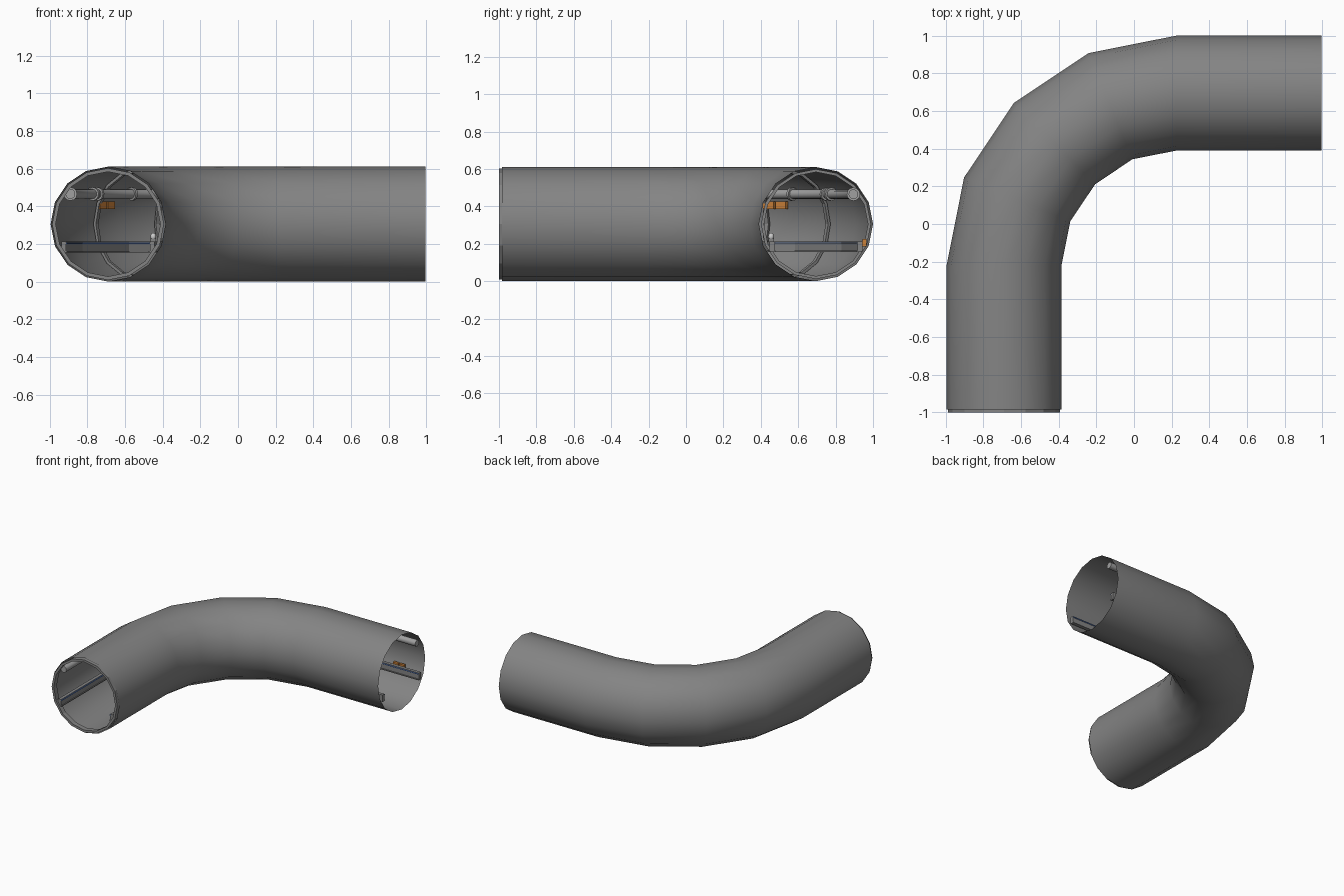
import bpy, bmesh, math
from mathutils import Vector

if "Cube" in bpy.data.objects:
    bpy.data.objects.remove(bpy.data.objects["Cube"])

# Tunnel path: stations 0..6 = front end, five bend joints, right end
CX, CY, R, ZC, TUBE_R = 0.225, -0.22, 0.915, 0.305, 0.305
stations = [(Vector((CX - R, -0.985, 0)), Vector((-1, 0, 0)))]
for k in range(5):
    a = math.radians(22.5 * k)
    d = Vector((-math.cos(a), math.sin(a), 0))
    stations.append((Vector((CX, CY, 0)) + d * R, d))
stations.append((Vector((0.995, CY + R, 0)), Vector((0, 1, 0))))


def at(u, off, z):
    """Point at path position u, offset towards the outside of the bend, height z."""
    i = min(int(u), 5)
    f = u - i
    (p0, d0), (p1, d1) = stations[i], stations[i + 1]
    return (p0 + d0 * off).lerp(p1 + d1 * off, f) + Vector((0, 0, z))


def material(name, col):
    m = bpy.data.materials.new(name)
    m.diffuse_color = (*col, 1)
    m.use_nodes = True
    m.node_tree.nodes["Principled BSDF"].inputs["Base Color"].default_value = m.diffuse_color
    return m


DARK = material("dark_grey", (0.23, 0.23, 0.23))
PIPE = material("pipe_grey", (0.35, 0.35, 0.35))
ORANGE = material("orange", (0.6, 0.22, 0.04))
BLUE = material("blue", (0.1, 0.2, 0.5))
WHITE = material("white", (0.8, 0.8, 0.78))


def finish(name, bm, mat=DARK, smooth=True):
    bmesh.ops.recalc_face_normals(bm, faces=bm.faces)
    me = bpy.data.meshes.new(name)
    for f in bm.faces:
        f.smooth = smooth
    bm.to_mesh(me)
    bm.free()
    if smooth:
        me.set_sharp_from_angle(angle=math.radians(40))
    me.materials.append(mat)
    ob = bpy.data.objects.new(name, me)
    bpy.context.collection.objects.link(ob)
    return ob


def sweep(name, profile, us=range(7), caps=True, mat=DARK, smooth=True):
    bm = bmesh.new()
    rings = [[bm.verts.new(at(u, o, z)) for o, z in profile] for u in us]
    n = len(profile)
    for a, b in zip(rings, rings[1:]):
        for i in range(n):
            j = (i + 1) % n
            bm.faces.new((a[i], a[j], b[j], b[i]))
    if caps:
        bm.faces.new(rings[0])
        bm.faces.new(rings[-1])
    return finish(name, bm, mat, smooth)


def circle(o, z, r, n):
    return [(o + r * math.cos(2 * math.pi * i / n), z + r * math.sin(2 * math.pi * i / n))
            for i in range(n)]


def rect(o0, o1, z0, z1):
    return [(o0, z0), (o1, z0), (o1, z1), (o0, z1)]


def rib(name, u, length, r_out, r_in, push=0.0):
    """Ring following the tunnel cross-section, centred on u."""
    i = min(int(u), 5)
    t = (stations[i + 1][0] - stations[i][0]).normalized()
    bm = bmesh.new()
    loops = []
    for r, s in ((r_out, -1), (r_in, -1), (r_in, 1), (r_out, 1)):
        loops.append([bm.verts.new(at(u, o, z) + t * (s * length / 2 + push))
                      for o, z in circle(0, ZC, r, 16)])
    for k in range(4):
        a, b = loops[k], loops[(k + 1) % 4]
        for j in range(16):
            m = (j + 1) % 16
            bm.faces.new((a[j], a[m], b[m], b[j]))
    return finish(name, bm, smooth=False)


# Tunnel shell
sweep("tunnel_shell", circle(0, ZC, TUBE_R, 16), caps=False)

# Front collar and inner support ribs
rib("front_collar", 0, 0.04, 0.297, 0.278, 0.005)
for n, u in enumerate((0.95, 2.5, 3.5, 5.05)):
    rib(f"support_rib_{n}", u, 0.025, 0.294, 0.278)

# Overhead pipe along the outer wall, with flanges
sweep("wall_pipe", circle(0.2, 0.465, 0.026, 12), mat=PIPE)
for n, u in enumerate((0.9, 2.15, 2.25, 3.0, 3.75, 3.85, 5.1)):
    h = 0.018 if 1 <= u <= 5 else 0.009
    sweep(f"pipe_flange_{n}", circle(0.2, 0.465, 0.036, 12), (u - h, u + h), mat=PIPE)

# Cable trays with thin blue cables on both walls
for name, s in (("outer", 1), ("inner", -1)):
    sweep(name + "_cable_tray", rect(s * 0.222, s * 0.248, 0.16, 0.212), smooth=False)
    sweep(name + "_cable_shelf", rect(s * 0.216, s * 0.246, 0.155, 0.163), smooth=False)
    sweep(name + "_blue_cable", circle(s * 0.221, 0.204, 0.0045, 6), mat=BLUE)

# Orange boxes on the outer wall
for n, u in enumerate((2.56, 2.73)):
    sweep(f"orange_box_{n}", rect(0.255, 0.275, 0.385, 0.425), (u - 0.072, u + 0.072),
          mat=ORANGE, smooth=False)
for n, u in enumerate((5.7, 5.77)):
    sweep(f"orange_junction_box_{n}", rect(0.25, 0.27, 0.185, 0.225), (u - 0.03, u + 0.03),
          mat=ORANGE, smooth=False)

# Small white lamps on the inner tray
for n, u in enumerate((0.4, 5.6)):
    sweep(f"lamp_base_{n}", rect(-0.255, -0.225, 0.21, 0.228), (u - 0.02, u + 0.02), smooth=False)
    bm = bmesh.new()
    bmesh.ops.create_uvsphere(bm, u_segments=10, v_segments=6, radius=0.016)
    bmesh.ops.scale(bm, vec=(1, 1, 1.3), verts=bm.verts)
    bmesh.ops.translate(bm, vec=at(u, -0.24, 0.238), verts=bm.verts)
    finish(f"lamp_bulb_{n}", bm, WHITE)
